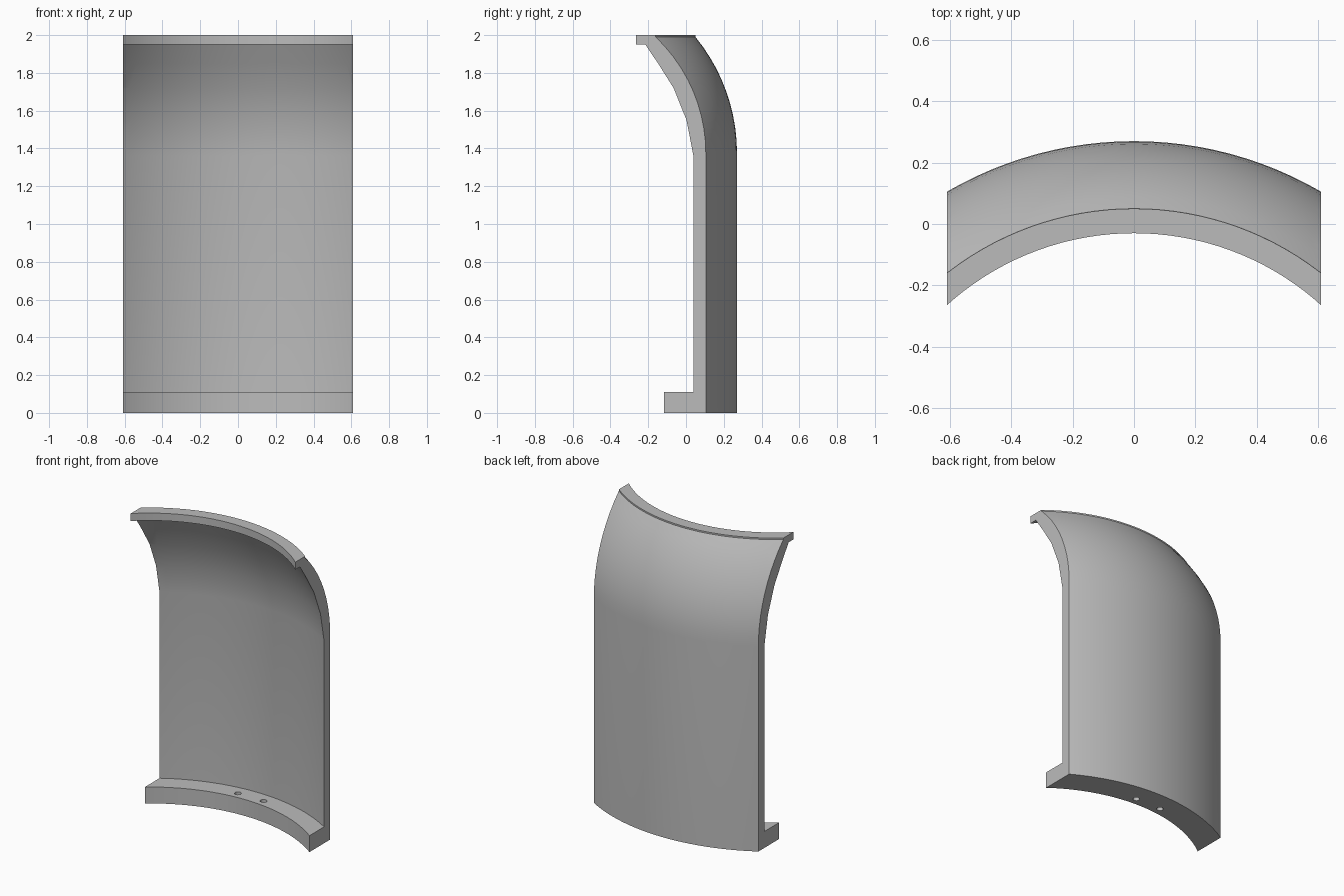
import bpy
import bmesh
from math import sin, cos, asin, radians
from mathutils import Vector, Matrix

cube = bpy.data.objects.get("Cube")
if cube:
    bpy.data.objects.remove(cube, do_unlink=True)

AXIS = Vector((0, -0.94, 0))     # vertical axis the panel curves around
HALF_WIDTH = 0.61
SWEEP = radians(90)

grey = bpy.data.materials.new("plain grey")
grey.use_nodes = True
grey.diffuse_color = (0.5, 0.5, 0.5, 1)
grey.node_tree.nodes["Principled BSDF"].inputs["Base Color"].default_value = grey.diffuse_color


def make_object(name, bm):
    mesh = bpy.data.meshes.new(name)
    bm.to_mesh(mesh)
    bm.free()
    mesh.materials.append(grey)
    obj = bpy.data.objects.new(name, mesh)
    bpy.context.collection.objects.link(obj)
    return obj


# Cross-section as (radius, height): foot ledge, wall, inner hood, top rim
profile = [(1.21, 0), (1.026, 0), (1.026, 0.11), (1.154, 0.11),
           (1.154, 1.36), (1.123, 1.55), (1.066, 1.72), (1.0, 1.85), (0.947, 1.95),
           (0.91, 1.95), (0.91, 2), (0.99, 2)]

# Outer hood arc, from the rim down to the straight wall
ARC, STEPS = 0.97, 10
end = asin(0.615 / ARC)
for i in range(STEPS, -1, -1):
    a = end * i / STEPS
    profile.append((0.24 + ARC * cos(a), 1.375 + ARC * sin(a)))

# Sweep the section around the axis
bm = bmesh.new()
start = Matrix.Rotation(-SWEEP / 2, 3, 'Z')
verts = [bm.verts.new(AXIS + start @ Vector((0, r, z))) for r, z in profile]
edges = [bm.edges.new((v, verts[i - 1])) for i, v in enumerate(verts)]
bmesh.ops.spin(bm, geom=verts + edges, cent=AXIS, axis=(0, 0, 1),
               angle=SWEEP, steps=36)

# Trim both sides flat and cap them
for side in (-1, 1):
    cut = bmesh.ops.bisect_plane(bm, geom=bm.verts[:] + bm.edges[:] + bm.faces[:],
                                 plane_co=(side * HALF_WIDTH, 0, 0),
                                 plane_no=(side, 0, 0), clear_outer=True)
    rim = [e for e in cut["geom_cut"] if isinstance(e, bmesh.types.BMEdge)]
    bmesh.ops.edgeloop_fill(bm, edges=rim)
bmesh.ops.recalc_face_normals(bm, faces=bm.faces[:])
panel = make_object("curved_panel", bm)

# Two bolt holes through the foot ledge
bm = bmesh.new()
for side in (-1, 1):
    bmesh.ops.create_cone(bm, cap_ends=True, segments=20, radius1=0.021, radius2=0.021,
                          depth=0.4, matrix=Matrix.Translation((side * 0.095, 0.135, 0.05)))
cutter = make_object("bolt_hole_cutter", bm)
cutter.hide_render = True

drill = panel.modifiers.new("bolt_holes", 'BOOLEAN')
drill.operation = 'DIFFERENCE'
drill.solver = 'EXACT'
drill.object = cutter

bpy.ops.object.select_all(action='DESELECT')
panel.select_set(True)
bpy.context.view_layer.objects.active = panel
bpy.ops.object.modifier_apply(modifier=drill.name)
bpy.data.objects.remove(cutter, do_unlink=True)
bpy.ops.object.shade_smooth_by_angle(angle=radians(30))
